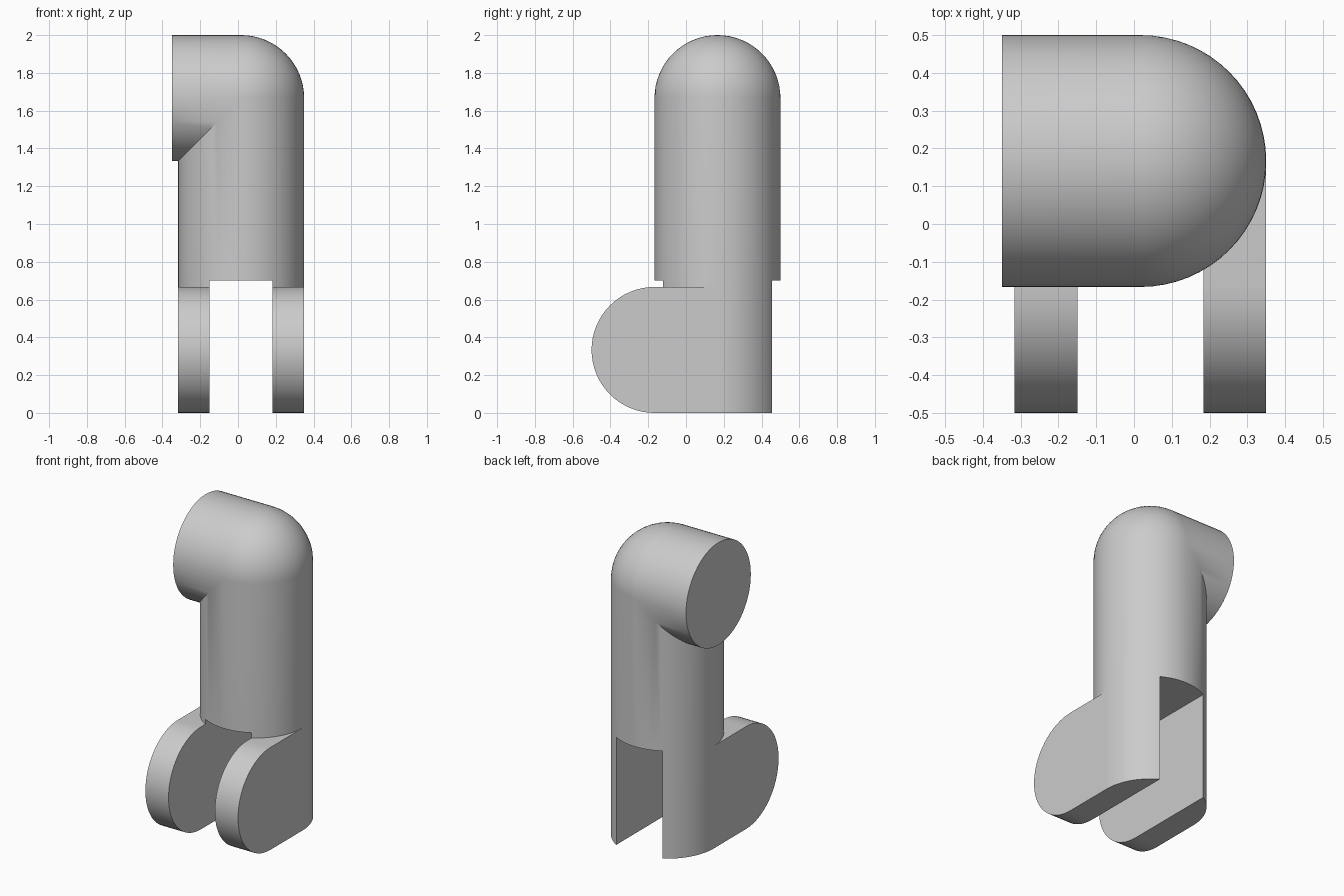
import bpy, bmesh, math

if "Cube" in bpy.data.objects:
    bpy.data.objects.remove(bpy.data.objects["Cube"])

R = 1 / 3                      # tube radius
CX, CY, CZ = 1 / 60, 1 / 6, 5 / 3  # elbow centre
N, BEND = 64, 16

grey = bpy.data.materials.new("plain_grey")
grey.diffuse_color = (0.6, 0.6, 0.6, 1)
grey.use_nodes = True
grey.node_tree.nodes["Principled BSDF"].inputs["Base Color"].default_value = grey.diffuse_color


def make(name, bm):
    bmesh.ops.recalc_face_normals(bm, faces=bm.faces)
    me = bpy.data.meshes.new(name)
    bm.to_mesh(me)
    bm.free()
    me.materials.append(grey)
    ob = bpy.data.objects.new(name, me)
    bpy.context.collection.objects.link(ob)
    return ob


def prism(name, profile, x0, x1):
    """Extrude a (y, z) outline along x."""
    bm = bmesh.new()
    face = bm.faces.new([bm.verts.new((x0, y, z)) for y, z in profile])
    ext = bmesh.ops.extrude_face_region(bm, geom=[face])["geom"]
    bmesh.ops.translate(bm, vec=(x1 - x0, 0, 0),
                        verts=[v for v in ext if isinstance(v, bmesh.types.BMVert)])
    return make(name, bm)


def elbow_tube():
    """Upright tube, ball-rounded outside bend, mitred inside bend, side stub."""
    bm = bmesh.new()
    angles = [2 * math.pi * i / N for i in range(N)]

    def ring(fn):
        return [bm.verts.new(fn(R * math.cos(a), CY + R * math.sin(a))) for a in angles]

    def bend(phi):
        def fn(c, y):
            if c > 0:
                return (CX + c * math.cos(phi), y, CZ + c * math.sin(phi))
            return (CX + c, y, CZ + c)
        return fn

    rings = [ring(lambda c, y: (CX + c, y, 0))]
    rings += [ring(bend(math.pi / 2 * k / BEND)) for k in range(BEND + 1)]
    rings.append(ring(lambda c, y: (-0.35, y, CZ + c)))
    for a, b in zip(rings, rings[1:]):
        for i in range(N):
            j = (i + 1) % N
            bm.faces.new((a[i], a[j], b[j], b[i]))
    bm.faces.new(rings[0])
    bm.faces.new(rings[-1])
    bmesh.ops.remove_doubles(bm, verts=bm.verts, dist=1e-5)
    return make("elbow_body", bm)


def boolean(target, tool, operation):
    mod = target.modifiers.new(operation.lower(), "BOOLEAN")
    mod.operation, mod.solver, mod.object = operation, "EXACT", tool
    bpy.context.view_layer.objects.active = target
    bpy.ops.object.modifier_apply(modifier=mod.name)
    bpy.data.objects.remove(tool)


body = elbow_tube()

# Rounded lug reaching forward from the foot of the tube
arc = [math.pi / 2 + math.pi * i / 32 for i in range(33)]
outline = [(-1 / 6 + R * math.cos(a), R + R * math.sin(a)) for a in arc]
outline += [(CY, 0), (CY, 2 * R)]
boolean(body, prism("lug", outline, CX - R, CX + R), "UNION")

# Slot that splits the foot into two prongs
slot = [(-0.7, -0.2), (0.7, -0.2), (0.7, 0.7), (-0.7, 0.7)]
boolean(body, prism("slot_cutter", slot, CX - R / 2, CX + R / 2), "DIFFERENCE")

bpy.ops.object.select_all(action="DESELECT")
body.select_set(True)
bpy.context.view_layer.objects.active = body
bpy.ops.object.shade_smooth_by_angle(angle=math.radians(30))
